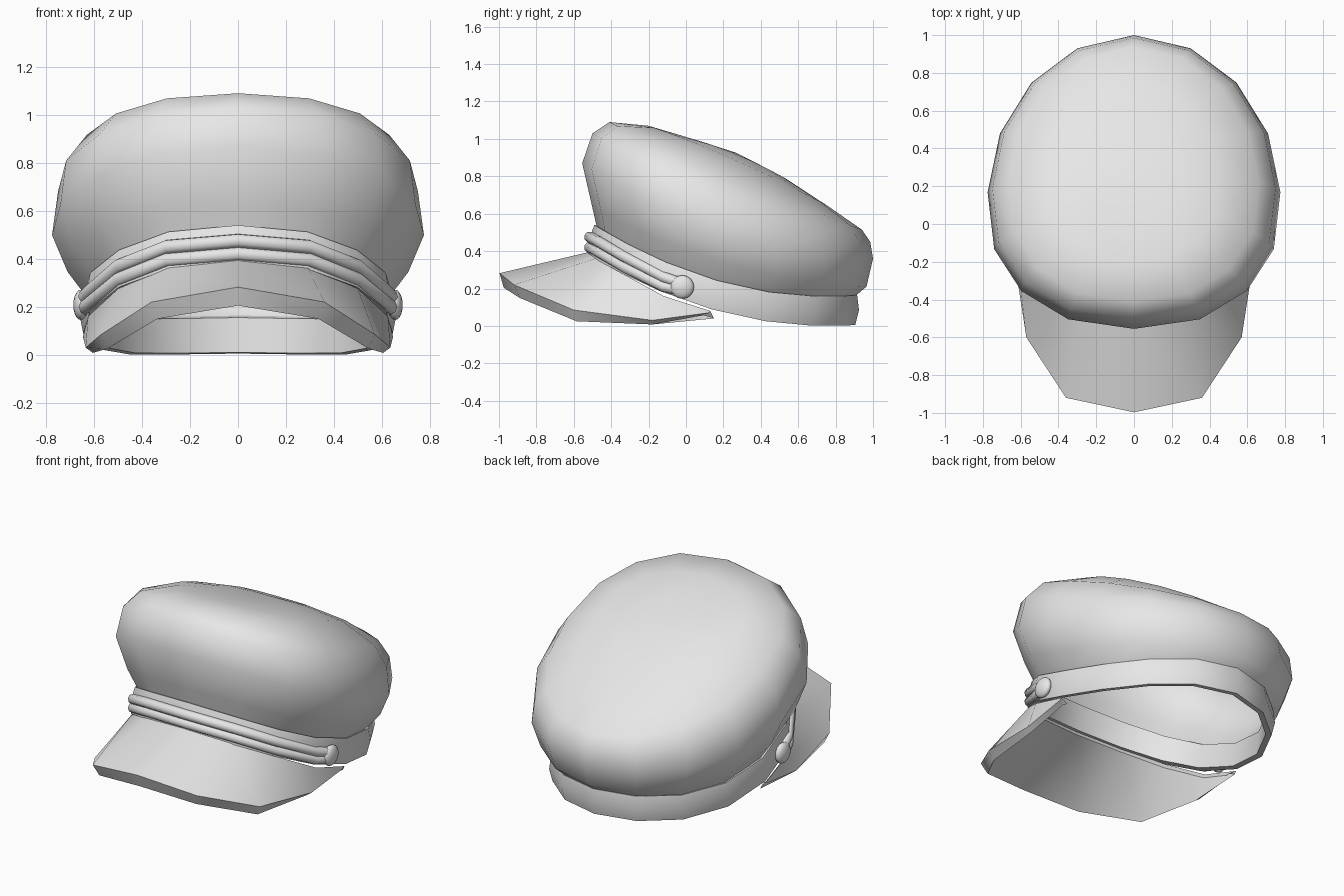
import bpy, bmesh, math
from mathutils import Vector

if "Cube" in bpy.data.objects:
    bpy.data.objects.remove(bpy.data.objects["Cube"])

grey = bpy.data.materials.new("light_grey")
grey.use_nodes = True
grey.diffuse_color = (0.8, 0.8, 0.8, 1)
grey.node_tree.nodes["Principled BSDF"].inputs["Base Color"].default_value = grey.diffuse_color

# Half plan of the head shape, front to back: (side factor, front factor)
PLAN = [(0, 1), (.45, .935), (.77, .742), (.955, .458), (1, .07),
        (.916, -.33), (.70, -.677), (.387, -.91), (0, -1)]
PLAN += [(-s, c) for s, c in PLAN[-2:0:-1]]


def ring(half_width, y_front, z_front, y_back, z_back, z_side):
    """Tilted, sagging loop following the head shape."""
    slope, sag = (z_front - z_back) / 2, (z_front + z_back) / 2 - z_side
    mid, half = (y_front + y_back) / 2, (y_back - y_front) / 2
    return [Vector((half_width * s, mid - half * c, z_side + slope * c + sag * c * c))
            for s, c in PLAN]


def finish(obj, angle):
    if not obj.data.materials:
        obj.data.materials.append(grey)
    bpy.ops.object.select_all(action='DESELECT')
    obj.select_set(True)
    bpy.context.view_layer.objects.active = obj
    bpy.ops.object.shade_smooth_by_angle(angle=math.radians(angle))
    return obj


def loft(name, rows, wrap_rows=False, wrap_cols=True, tip=None, caps=False, angle=50):
    """Skin rows of points, with an optional closing tip or end caps."""
    bm = bmesh.new()
    grid = [[bm.verts.new(p) for p in row] for row in rows]
    n = len(grid[0])
    for i in range(len(grid) if wrap_rows else len(grid) - 1):
        a, b = grid[i], grid[(i + 1) % len(grid)]
        for j in range(n if wrap_cols else n - 1):
            k = (j + 1) % n
            bm.faces.new((a[j], a[k], b[k], b[j]))
    if tip:
        top = bm.verts.new(tip)
        for j in range(n):
            bm.faces.new((grid[-1][j], grid[-1][(j + 1) % n], top))
    if caps:
        for j in (0, -1):
            bm.faces.new([row[j] for row in grid])
    bmesh.ops.recalc_face_normals(bm, faces=bm.faces)
    mesh = bpy.data.meshes.new(name)
    bm.to_mesh(mesh)
    bm.free()
    obj = bpy.data.objects.new(name, mesh)
    bpy.context.collection.objects.link(obj)
    return finish(obj, angle)


def mirrored(half):
    """Full left-to-right row from points starting on the centre line."""
    return [(-x, y, z) for x, y, z in half[:0:-1]] + list(half)


# Puffy crown leaning back
loft("crown", [
    ring(.625, -.475, .52, .90, .155, .22),
    ring(.71, -.50, .63, .965, .21, .33),
    ring(.775, -.555, .87, 1.0, .36, .48),
    ring(.75, -.50, 1.03, .985, .45, .66),
    ring(.66, -.41, 1.09, .94, .515, .78),
    ring(.45, -.20, 1.07, .76, .64, .88),
    ring(.25, 0, 1.01, .53, .79, .92),
], tip=(0, .27, .925), angle=80)

# Head band with wall thickness
loft("head_band", [
    ring(.645, -.53, .385, .905, .005, .075),
    ring(.66, -.52, .46, .925, .085, .15),
    ring(.645, -.49, .54, .915, .165, .23),
    ring(.61, -.46, .53, .88, .155, .22),
    ring(.61, -.49, .38, .87, .01, .08),
], wrap_rows=True)

# Arched visor: inner and outer edges, each with a lower copy
inner = [(0, -.52, .395), (.29, -.47, .365), (.5, -.33, .275), (.625, -.12, .16), (.645, .13, .08)]
outer = [(0, -.997, .282), (.36, -.92, .22), (.57, -.6, .085), (.635, -.18, .03), (.645, .12, .07)]
under = [(0, -.975, .205), (.335, -.89, .15), (.545, -.585, .025), (.605, -.18, .008), (.61, .11, .06)]
below = [(x * .96, y + .02, z - .04) for x, y, z in inner]
loft("visor", [mirrored(r) for r in (inner, outer, under, below)],
     wrap_rows=True, wrap_cols=False, caps=True, angle=40)

# Two-strand strap across the front
strap_plan = [(0, -.515), (.295, -.467), (.495, -.33), (.62, -.12), (.65, -.02)]
strands = {"upper_strap": (.475, .45, .37, .26, .225),
           "lower_strap": (.42, .395, .315, .21, .19)}
for name, heights in strands.items():
    path = mirrored([(x, y, z) for (x, y), z in zip(strap_plan, heights)])
    curve = bpy.data.curves.new(name, 'CURVE')
    curve.dimensions = '3D'
    curve.bevel_depth = .03
    curve.bevel_resolution = 2
    curve.use_fill_caps = True
    spline = curve.splines.new('POLY')
    spline.points.add(len(path) - 1)
    for point, co in zip(spline.points, path):
        point.co = (*co, 1)
    obj = bpy.data.objects.new(name, curve)
    bpy.context.collection.objects.link(obj)
    bpy.ops.object.select_all(action='DESELECT')
    obj.select_set(True)
    bpy.context.view_layer.objects.active = obj
    bpy.ops.object.convert(target='MESH')
    finish(bpy.context.object, 50)

# Domed side buttons
for side, name in ((1, "left_button"), (-1, "right_button")):
    bpy.ops.mesh.primitive_uv_sphere_add(segments=16, ring_count=10, radius=.063,
                                         location=(side * .655, -.02, .208),
                                         rotation=(0, math.pi / 2, 0))
    button = bpy.context.object
    button.name = name
    button.scale = (1, 1, .5)
    finish(button, 60)
